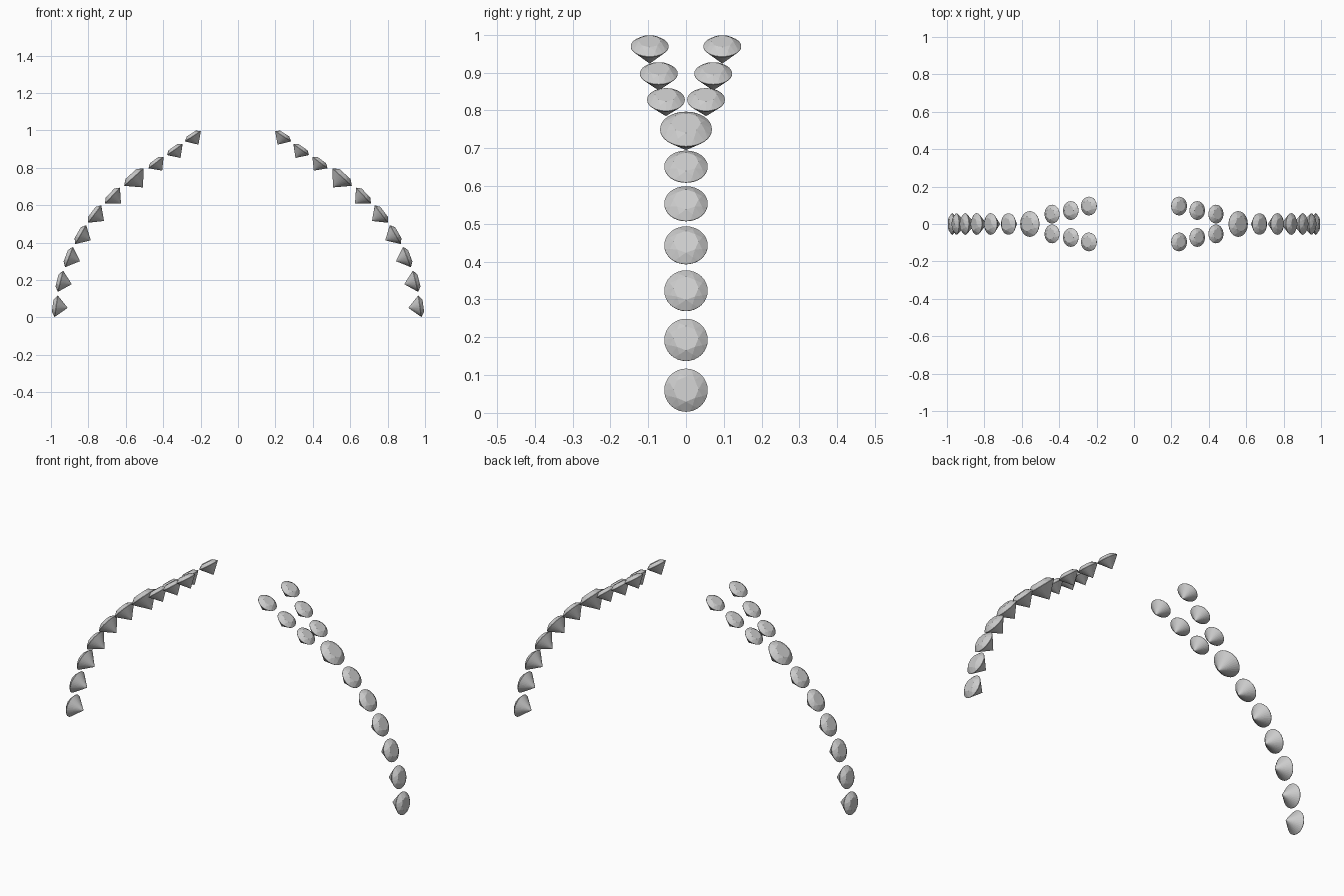
import bpy, bmesh
from math import sin, cos, pi, radians

if "Cube" in bpy.data.objects:
    bpy.data.objects.remove(bpy.data.objects["Cube"])


def ring(radius, height, count, offset=0.0):
    return [(radius * cos(2 * pi * (i + offset) / count),
             radius * sin(2 * pi * (i + offset) / count), height) for i in range(count)]


# Unit round-cut gem: table, crown break points, thin girdle, pavilion tip
def gem_mesh():
    points = ring(0.58, 0.33, 8) + ring(0.80, 0.19, 8, 0.5)
    points += ring(1.0, 0.015, 32) + ring(1.0, -0.015, 32) + [(0, 0, -1.08)]
    bm = bmesh.new()
    for p in points:
        bm.verts.new(p)
    bmesh.ops.convex_hull(bm, input=bm.verts[:])
    bmesh.ops.recalc_face_normals(bm, faces=bm.faces[:])
    mesh = bpy.data.meshes.new("round_cut_gem")
    bm.to_mesh(mesh)
    bm.free()
    return mesh


gem = gem_mesh()


def add_gem(name, x, y, z, radius, elevation, side):
    ob = bpy.data.objects.new(name, gem)
    ob.location = (side * x, y, z)
    ob.rotation_euler = (0, side * radians(90 - elevation), 0)
    ob.scale = (radius,) * 3
    bpy.context.collection.objects.link(ob)


# x, z, radius, outward tilt of each gem on the single-row shank
shank = [(0.972, 0.060, 0.0575, 8), (0.949, 0.193, 0.0575, 14),
         (0.903, 0.323, 0.0575, 21), (0.841, 0.443, 0.0575, 30),
         (0.766, 0.553, 0.0575, 37), (0.671, 0.651, 0.0575, 43),
         (0.557, 0.750, 0.0685, 48)]
# x, y, z, tilt of the split shoulder pairs
shoulder = [(0.438, 0.053, 0.828, 53), (0.338, 0.072, 0.897, 55),
            (0.241, 0.096, 0.969, 57)]

for side, label in ((1, "right"), (-1, "left")):
    for x, z, r, a in shank:
        add_gem(f"{label}_shank_gem", x, 0, z, r, a, side)
    for x, y, z, a in shoulder:
        for s in (1, -1):
            add_gem(f"{label}_shoulder_gem", x, s * y, z, 0.05, a, side)
